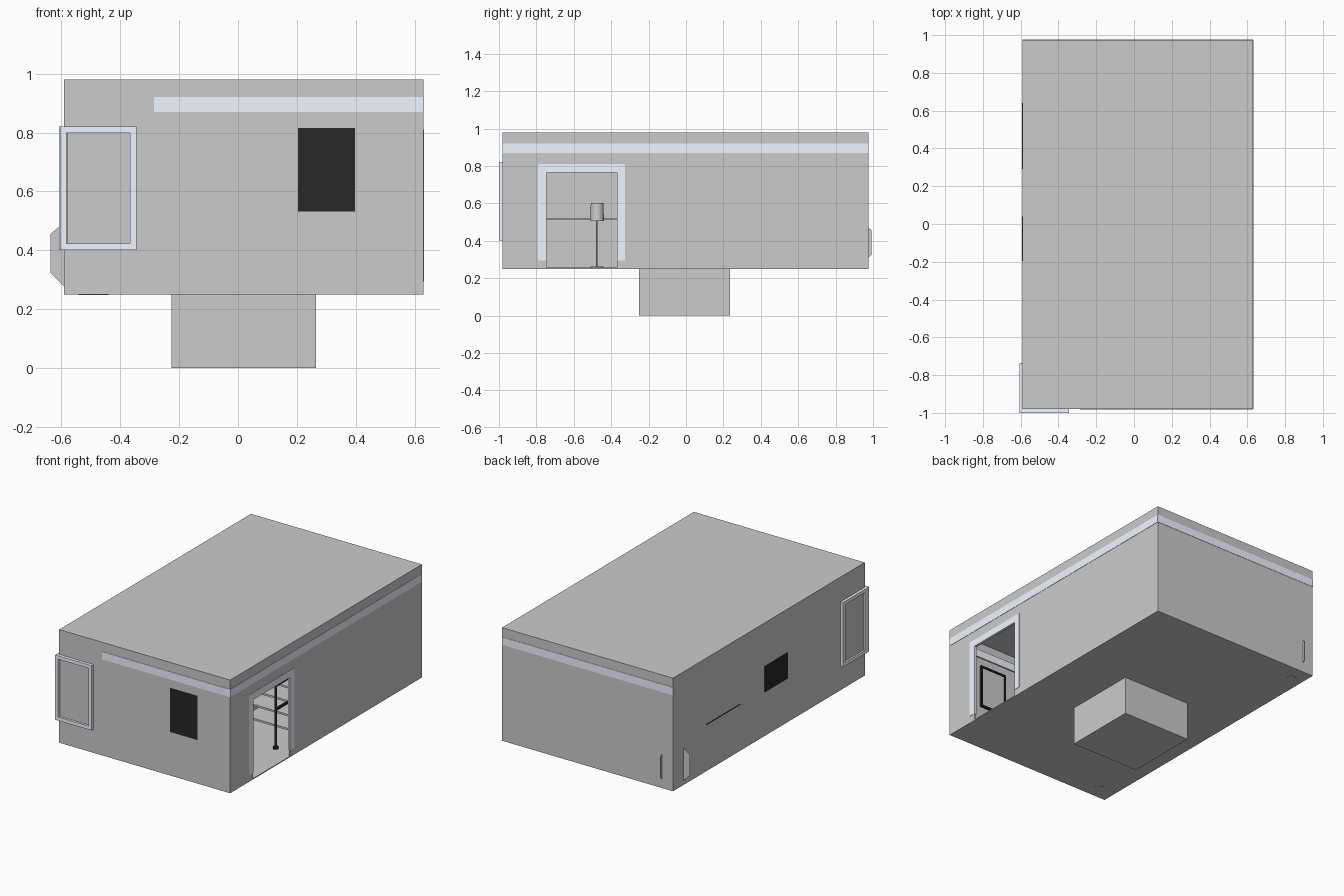
import bpy, math
from mathutils import Vector

if "Cube" in bpy.data.objects:
    bpy.data.objects.remove(bpy.data.objects["Cube"])


def material(name, col):
    m = bpy.data.materials.new(name)
    m.diffuse_color = (*col, 1)
    m.use_nodes = True
    m.node_tree.nodes["Principled BSDF"].inputs["Base Color"].default_value = m.diffuse_color
    return m


PALE = material("pale_trim", (0.88, 0.92, 1.0))
DARK = material("dark", (0.02, 0.02, 0.02))


def box(name, x, y, z, mat=None):
    """Box from (min, max) ranges."""
    bpy.ops.mesh.primitive_cube_add(size=1)
    o = bpy.context.object
    o.name = name
    lo, hi = (Vector(p) for p in zip(x, y, z))
    for v in o.data.vertices:
        v.co = [(lo[i] + hi[i]) / 2 + v.co[i] * (hi[i] - lo[i]) for i in range(3)]
    if mat:
        o.data.materials.append(mat)
    return o


def cyl(name, x, y, z, r, r2=None, mat=None):
    """Upright cylinder or cone section between two heights."""
    bpy.ops.mesh.primitive_cone_add(vertices=24, radius1=r, radius2=r if r2 is None else r2,
                                    depth=z[1] - z[0], location=(x, y, sum(z) / 2))
    o = bpy.context.object
    o.name = name
    if mat:
        o.data.materials.append(mat)
    bpy.ops.object.shade_smooth_by_angle(angle=math.radians(35))
    return o


def sheet(name, pts):
    me = bpy.data.meshes.new(name)
    me.from_pydata(pts, [], [range(len(pts))])
    o = bpy.data.objects.new(name, me)
    bpy.context.collection.objects.link(o)


def frame(name, axis, a, z, depth, w, mat):
    """Rectangular frame lying in the xz plane (axis 0) or yz plane (axis 1)."""
    parts = [("left", (a[0], a[0] + w), z), ("right", (a[1] - w, a[1]), z),
             ("top", (a[0] + w, a[1] - w), (z[1] - w, z[1])),
             ("bottom", (a[0] + w, a[1] - w), (z[0], z[0] + w))]
    for n, r, h in parts:
        x, y = (r, depth) if axis == 0 else (depth, r)
        box(f"{name}_{n}", x, y, h, mat)


X0, X1, Y0, Y1, Z0, Z1 = -0.59, 0.63, -0.98, 0.975, 0.25, 0.98
T = 0.006

# Hollow room with a doorway in the right wall
room = box("room_shell", (X0, X1), (Y0, Y1), (Z0, Z1))
cutters = [box("room_void", (X0 + T, X1 - T), (Y0 + T, Y1 - T), (Z0 + T, Z1 - T)),
           box("door_void", (X1 - 0.05, X1 + 0.05), (-0.745, -0.37), (Z0 + T, 0.765))]
for c in cutters:
    m = room.modifiers.new("cut", 'BOOLEAN')
    m.operation, m.object, m.solver = 'DIFFERENCE', c, 'EXACT'
    bpy.context.view_layer.objects.active = room
    bpy.ops.object.modifier_apply(modifier=m.name)
    bpy.data.objects.remove(c)

# Base block
box("base_block", (-0.225, 0.265), (-0.25, 0.235), (0, Z0))

# Upper wall moulding, showing on both faces of the walls
P = 0.002
box("moulding_front", (-0.285, X1), (Y0 - P, Y0 + 0.015), (0.87, 0.92), PALE)
box("moulding_right", (X1 - 0.015, X1 + P), (Y0, Y1), (0.87, 0.92), PALE)
box("moulding_back", (X0, X1), (Y1 - 0.015, Y1 + P), (0.87, 0.92), PALE)

# Door trim
for n, y, z in (("left", (-0.79, -0.745), (0.295, 0.81)),
                ("right", (-0.37, -0.325), (0.295, 0.81)),
                ("top", (-0.745, -0.37), (0.765, 0.81))):
    box(f"door_trim_{n}", (X1 - 0.015, X1 + P), y, z, PALE)

# Corner windows
frame("front_window_frame", 0, (-0.605, -0.345), (0.402, 0.82), (-1.0, Y0), 0.022, PALE)
frame("side_window_frame", 1, (-0.98, -0.735), (0.402, 0.82), (-0.607, X0), 0.022, PALE)
box("front_window_pane", (-0.58, -0.366), (Y0 - 0.006, Y0), (0.424, 0.798))
box("side_window_pane", (X0 - 0.006, X0), (-0.958, -0.757), (0.424, 0.798))

# Dark wall panels, with frames on the inside
box("front_panel", (0.203, 0.397), (Y0 - P, Y0 + 0.01), (0.532, 0.815), DARK)
frame("front_panel_rim", 0, (0.203, 0.397), (0.532, 0.815), (Y0 + 0.008, Y0 + 0.02), 0.012, DARK)
box("front_panel_picture", (0.215, 0.385), (Y0 + 0.01, Y0 + 0.013), (0.544, 0.803))
box("side_panel", (X0 - P, X0 + 0.015), (-0.195, 0.04), (0.532, 0.70), DARK)
box("side_shelf_edge", (X0 - P, X0 + 0.12), (0.29, 0.64), (0.548, 0.553), DARK)

# Corner plants: pots with crossed leaf sheets, poking through the walls
px, py = -0.512, 0.868
prof = [(0.0, 0.25), (0.06, 0.26), (0.125, 0.325), (0.125, 0.455), (0.09, 0.485), (0, 0.485)]
out = prof + [(-r, z) for r, z in reversed(prof[1:-1])]
sheet("plant_leaf_x", [(px + r, py, z) for r, z in out])
sheet("plant_leaf_y", [(px, py + r, z) for r, z in out])
cyl("plant_pot_back", px, py, (Z0 - 0.002, 0.33), 0.03, 0.04)
cyl("plant_pot_front", -0.47, -0.89, (Z0 - 0.002, 0.33), 0.03, 0.04)

# Floor lamp seen through the door
lx, ly = 0.1, -0.475
cyl("lamp_base", lx, ly, (Z0 + T, 0.263), 0.035)
cyl("lamp_pole", lx, ly, (0.26, 0.51), 0.005)
cyl("lamp_shade", lx, ly, (0.505, 0.603), 0.036, 0.034)

# Desk along the left wall
box("desk_top", (X0 + T, -0.35), (-0.9, -0.2), (0.51, 0.522))
for y in (-0.88, -0.22):
    box("desk_side", (X0 + T, -0.36), (y - 0.01, y + 0.01), (Z0, 0.51))

# Coat stand inside the door
cyl("stand_post", 0.5, -0.33, (Z0, 0.68), 0.008, mat=DARK)
cyl("stand_foot", 0.5, -0.33, (Z0 + T, 0.27), 0.016, mat=DARK)
for z in (0.50, 0.655):
    box("stand_arm", (0.494, 0.506), (-0.33, -0.18), (z, z + 0.015), DARK)

# Shelf unit behind the stand
for z in (0.30, 0.39, 0.48, 0.57):
    box("shelf_board", (0.15, 0.6), (-0.16, -0.02), (z, z + 0.012))
for x in (0.15, 0.59):
    box("shelf_side", (x, x + 0.012), (-0.16, -0.02), (Z0, 0.582))
